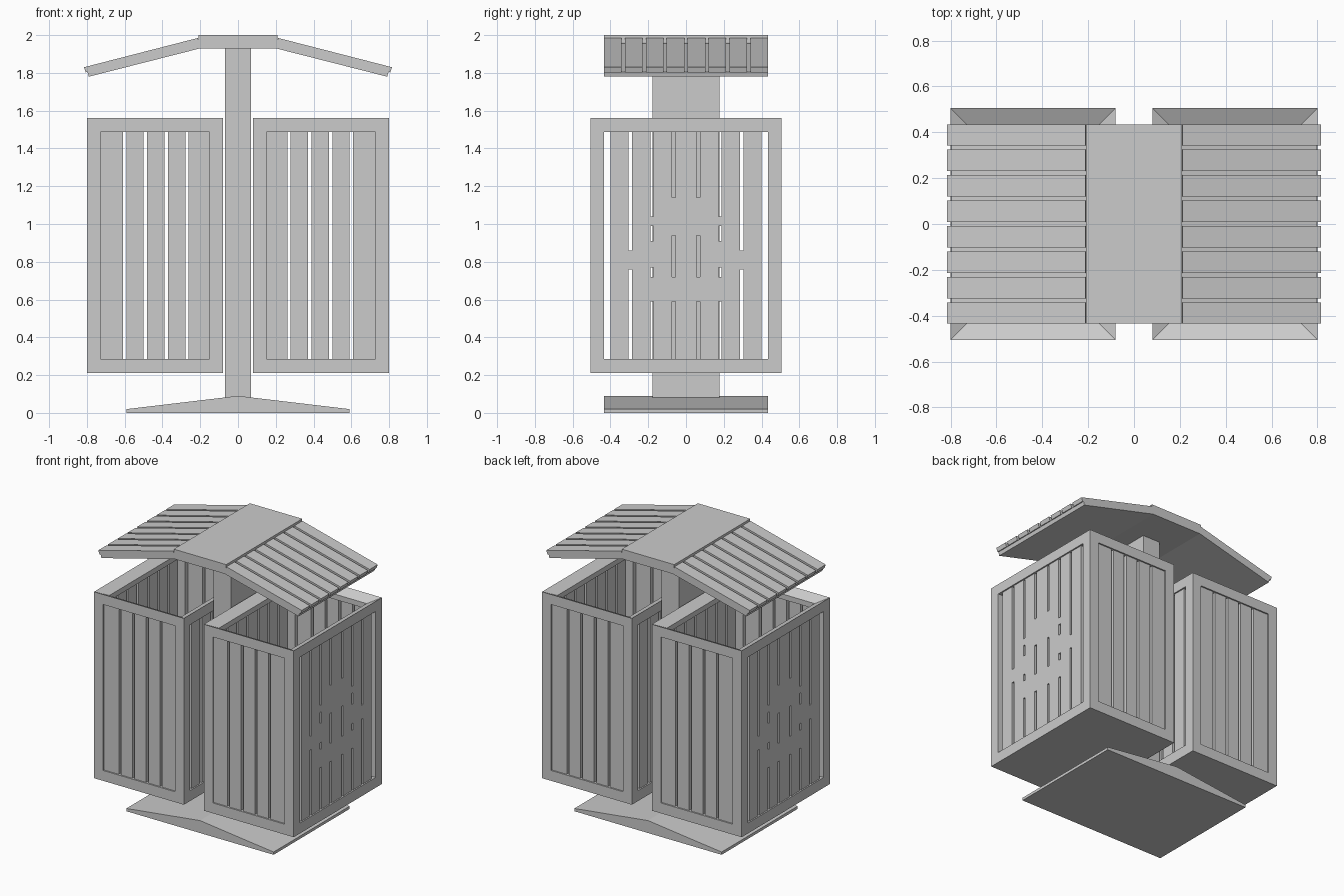
import bpy, bmesh

if "Cube" in bpy.data.objects:
    bpy.data.objects.remove(bpy.data.objects["Cube"])


def finish(name, bm):
    bmesh.ops.recalc_face_normals(bm, faces=bm.faces)
    me = bpy.data.meshes.new(name)
    bm.to_mesh(me)
    bm.free()
    ob = bpy.data.objects.new(name, me)
    bpy.context.collection.objects.link(ob)
    return ob


def prism(bm, profile, y0, y1):
    """Extrude an x/z profile between two y positions."""
    a = [bm.verts.new((x, y0, z)) for x, z in profile]
    b = [bm.verts.new((x, y1, z)) for x, z in profile]
    n = len(profile)
    bm.faces.new(a)
    bm.faces.new(b[::-1])
    for i in range(n):
        j = (i + 1) % n
        bm.faces.new((a[i], b[i], b[j], a[j]))


def box(bm, x0, x1, y0, y1, z0, z1):
    prism(bm, [(x0, z0), (x1, z0), (x1, z1), (x0, z1)], y0, y1)


def single(name, profile, y):
    bm = bmesh.new()
    prism(bm, profile, -y, y)
    return finish(name, bm)


def mirrored(profile, s):
    return [(s * x, z) for x, z in profile]


# Base plate, post and roof ridge
single("base", [(-.59, 0), (.59, 0), (.59, .02), (0, .09), (-.59, .02)], .435)
single("post", [(-.07, .07), (.07, .07), (.07, 1.95), (-.07, 1.95)], .178)
single("roof_ridge", [(-.20, 1.93), (.20, 1.93), (.21, 1.96), (.21, 2.0),
                      (-.21, 2.0), (-.21, 1.96)], .435)

X0, X1, Y, Z0, Z1, W = .08, .80, .505, .21, 1.56, .072
LO, HI = .285, 1.487       # slat opening
GAP, DEEP, THICK = .018, .01, .03


def spans(lo, hi, gaps):
    """Slat extents left over between gap centres."""
    edges = [lo] + [e for g in gaps for e in (g - GAP / 2, g + GAP / 2)] + [hi]
    return list(zip(edges[::2], edges[1::2]))


for s, side in ((1, "right"), (-1, "left")):
    # Sloping roof panel with planks
    bm = bmesh.new()
    prism(bm, mirrored([(.20, 1.93), (.79, 1.78), (.797, 1.806), (.206, 1.957)], s), -.435, .435)
    finish(side + "_roof_panel", bm)
    bm = bmesh.new()
    pitch = (.87 + GAP) / 8
    for i in range(8):
        y = -.435 + i * pitch
        prism(bm, mirrored([(.206, 1.956), (.806, 1.803), (.815, 1.83), (.212, 1.985)], s),
              y, y + pitch - GAP)
    finish(side + "_roof_planks", bm)

    # Bin frame: floor, corner posts
    bm = bmesh.new()
    bx = lambda x0, x1, *r: box(bm, s * x0, s * x1, *r)
    bx(X0, X1, -Y, Y, Z0, LO)
    for x in (X0, X1 - W):
        for y in (-Y, Y - W):
            bx(x, x + W, y, y + W, LO, HI)
    # Mitred top rim sloping inwards
    rings = []
    for d, z in ((0, HI), (0, Z1), (W, Z1 - .035), (W, HI)):
        rings.append([bm.verts.new((s * x, y, z)) for x, y in (
            (X0 + d, -Y + d), (X1 - d, -Y + d), (X1 - d, Y - d), (X0 + d, Y - d))])
    for k in range(4):
        a, b = rings[k], rings[(k + 1) % 4]
        for i in range(4):
            j = (i + 1) % 4
            bm.faces.new((a[i], a[j], b[j], b[i]))
    finish(side + "_bin_frame", bm)

    # Front and back slats
    bm = bmesh.new()
    for a, b in spans(X0 + W, X1 - W, [.27, .38, .49, .60]):
        for y in (-Y + DEEP, Y - DEEP - THICK):
            bx(a, b, y, y + THICK, LO, HI)
    finish(side + "_bin_long_slats", bm)

    # End slats, with short ties bridging the gaps on the outer end
    bm = bmesh.new()
    outer = X1 - DEEP - THICK
    gaps = [-.41, -.295, -.18, -.065, .065, .18, .295, .41]
    for a, b in spans(-Y + W, Y - W, gaps):
        if b - a < .02:
            continue
        for x in (X0 + DEEP, outer):
            bx(x, x + THICK, a, b, LO, HI)
    ties = {.065: [(.59, .72), (.94, 1.14)],
            .18: [(.59, .72), (.77, .91), (.99, 1.04)],
            .295: [(.76, .86)]}
    for g, zs in ties.items():
        for y in (-g, g):
            for a, b in zs:
                bx(outer, outer + THICK, y - GAP / 2, y + GAP / 2, a, b)
    finish(side + "_bin_end_slats", bm)
